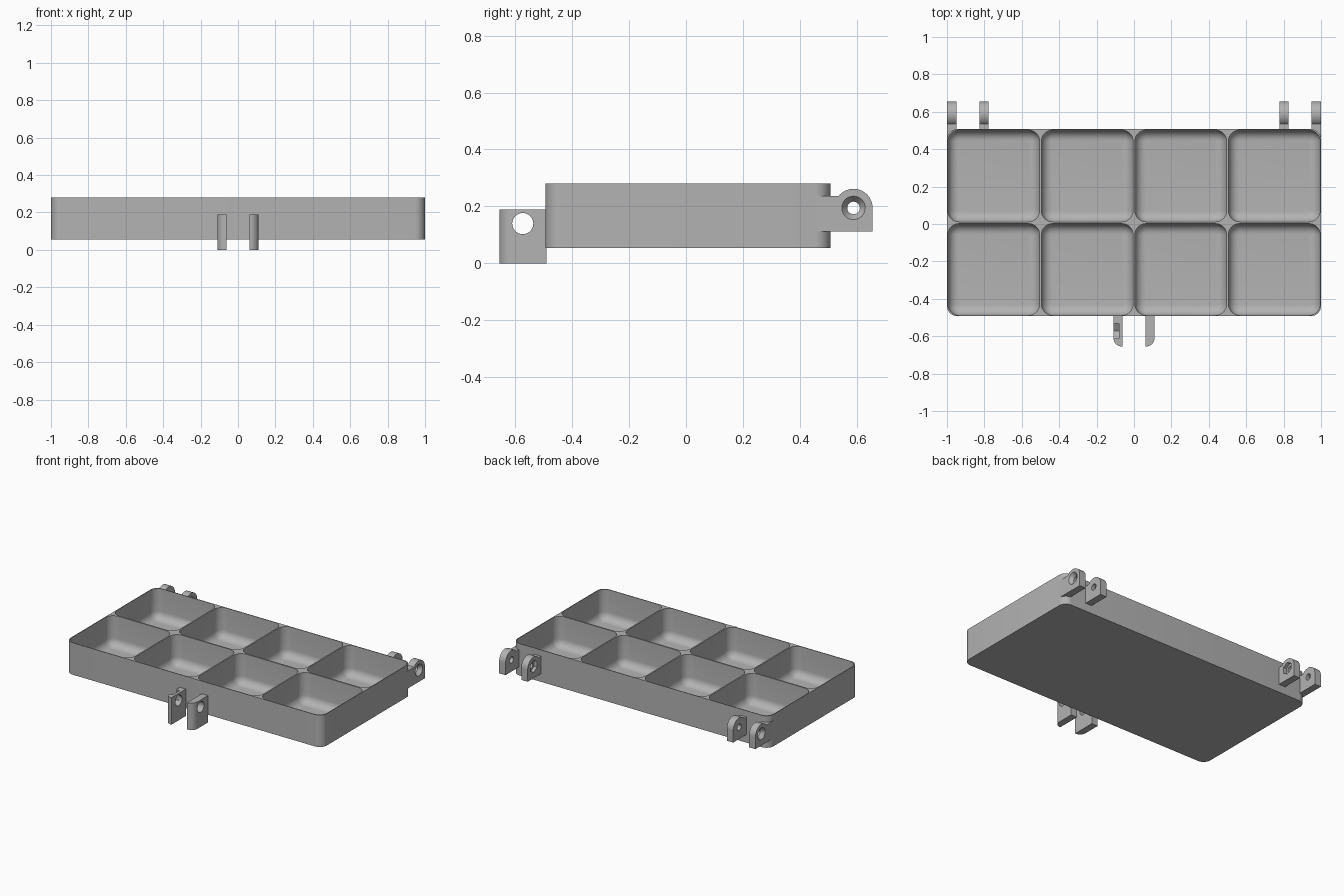
import bpy, bmesh, math
from mathutils import Matrix, Vector

if "Cube" in bpy.data.objects:
    bpy.data.objects.remove(bpy.data.objects["Cube"])

grey = bpy.data.materials.new("plain grey")
grey.use_nodes = True
colour = (0.45, 0.45, 0.45, 1)
grey.diffuse_color = colour
grey.node_tree.nodes["Principled BSDF"].inputs["Base Color"].default_value = colour

BOTTOM, TOP, CENTRE_Y = 0.055, 0.28, 0.007


def finish(bm, name):
    bmesh.ops.recalc_face_normals(bm, faces=bm.faces)
    mesh = bpy.data.meshes.new(name)
    bm.to_mesh(mesh)
    bm.free()
    obj = bpy.data.objects.new(name, mesh)
    bpy.context.collection.objects.link(obj)
    mesh.materials.append(grey)
    return obj


def arc(cx, cy, r, start, end, steps):
    """Points along an arc, angles in degrees."""
    angles = [math.radians(start + (end - start) * i / steps) for i in range(steps + 1)]
    return [(cx + r * math.cos(a), cy + r * math.sin(a)) for a in angles]


def rounded_rect(cx, cy, hx, hy, r):
    pts = []
    for i, (sx, sy) in enumerate([(1, 1), (-1, 1), (-1, -1), (1, -1)]):
        pts += arc(cx + sx * (hx - r), cy + sy * (hy - r), r, 90 * i, 90 * i + 90, 8)
    return pts


def loft(bm, loops):
    """Skin a stack of equal-length loops and cap both ends."""
    rings = [[bm.verts.new(p) for p in loop] for loop in loops]
    for a, b in zip(rings, rings[1:]):
        for i in range(len(a)):
            j = (i + 1) % len(a)
            bm.faces.new((a[i], a[j], b[j], b[i]))
    bm.faces.new(rings[0])
    bm.faces.new(rings[-1])


def at_z(pts, z):
    return [(x, y, z) for x, y in pts]


def at_x(pts, x):
    return [(x, y, z) for y, z in pts]


def x_drill(name, x0, x1, r0, r1, y, z, sides=32, turn=0):
    """Round, tapered or hexagonal cutter running along x."""
    bm = bmesh.new()
    loft(bm, [at_x(arc(y, z, r, turn, turn + 360, sides)[:-1], x) for x, r in ((x0, r0), (x1, r1))])
    return finish(bm, name)


def box(name, lo, hi):
    bm = bmesh.new()
    bmesh.ops.create_cube(bm, size=1)
    lo, hi = Vector(lo), Vector(hi)
    bm.transform(Matrix.Translation((lo + hi) / 2) @ Matrix.Diagonal(hi - lo).to_4x4())
    return finish(bm, name)


def cut(obj, cutters, keep=False):
    bpy.context.view_layer.objects.active = obj
    for c in cutters:
        mod = obj.modifiers.new("cut", 'BOOLEAN')
        mod.operation, mod.solver, mod.object = 'DIFFERENCE', 'EXACT', c
        bpy.ops.object.modifier_apply(modifier=mod.name)
        if not keep:
            bpy.data.objects.remove(c)


def smooth(obj):
    bpy.ops.object.select_all(action='DESELECT')
    obj.select_set(True)
    bpy.context.view_layer.objects.active = obj
    bpy.ops.object.shade_smooth_by_angle(angle=math.radians(30))


# Eight rounded compartments, used as one cutter
HALF, CORNER, FILLET, FLOOR = 0.245, 0.06, 0.055, 0.067
bm = bmesh.new()
for ix in range(4):
    for iy in range(2):
        cx, cy = -0.75 + 0.5 * ix, CENTRE_Y - 0.25 + 0.5 * iy
        loops = []
        for k in range(9):
            a = math.pi / 2 * k / 8
            inset = FILLET * (1 - math.sin(a))
            z = FLOOR + FILLET * (1 - math.cos(a))
            loops.append(at_z(rounded_rect(cx, cy, HALF - inset, HALF - inset, CORNER - inset), z))
        loops.append(at_z(rounded_rect(cx, cy, HALF, HALF, CORNER), TOP + 0.1))
        loft(bm, loops)
cells = finish(bm, "compartment_cutter")

# Tray body
bm = bmesh.new()
outline = rounded_rect(0, CENTRE_Y, 1, 0.5, 0.055)
loft(bm, [at_z(outline, BOTTOM), at_z(outline, TOP)])
tray = finish(bm, "tray")
cut(tray, [cells], keep=True)
smooth(tray)

# Rear hinge lugs: outer pair countersunk outside, inner pair with nut pockets
HY, HZ = 0.588, 0.195
profile = [(0.455, 0.112), (0.655, 0.112)] + arc(HY, HZ, 0.067, 0, 142, 18) + [(0.455, 0.236)]
for side, s in (("left", 1), ("right", -1)):
    for part, x0, x1 in (("outer", 0.95, 1.0), ("inner", 0.777, 0.827)):
        bm = bmesh.new()
        loft(bm, [at_x(profile, s * x0), at_x(profile, s * x1)])
        lug = finish(bm, f"rear_{part}_lug_{side}")
        tools = [x_drill("bore", s * (x0 - 0.1), s * (x1 + 0.1), 0.022, 0.022, HY, HZ)]
        if part == "outer":
            tools.append(x_drill("sink", s * 0.975, s * 1.001, 0.022, 0.042, HY, HZ))
        else:
            tools.append(x_drill("nut", s * 0.76, s * 0.8, 0.042, 0.042, HY, HZ, 6, 30))
        cut(lug, tools)
        cut(lug, [cells], keep=True)
        smooth(lug)

# Front latch lugs with rounded outer front corners
FY, FZ = -0.573, 0.14
for side, s in (("left", 1), ("right", -1)):
    plan = [(0.062, -0.49), (0.062, -0.655)] + arc(0.064, -0.609, 0.046, -80, 0, 10) + [(0.11, -0.49)]
    plan = [(s * x, y) for x, y in plan]
    bm = bmesh.new()
    loft(bm, [at_z(plan, 0), at_z(plan, 0.19)])
    lug = finish(bm, f"front_lug_{side}")
    tools = [x_drill("bore", s * 0.04, s * 0.14, 0.037, 0.037, FY, FZ)]
    if side == "right":
        # Nut pocket open at the top
        tools.append(x_drill("nut", -0.13, -0.081, 0.046, 0.046, FY, FZ, 6, 30))
        tools.append(box("slot", (-0.13, FY - 0.0398, FZ), (-0.081, FY + 0.0398, 0.21)))
    cut(lug, tools)
    smooth(lug)

bpy.data.objects.remove(cells)
